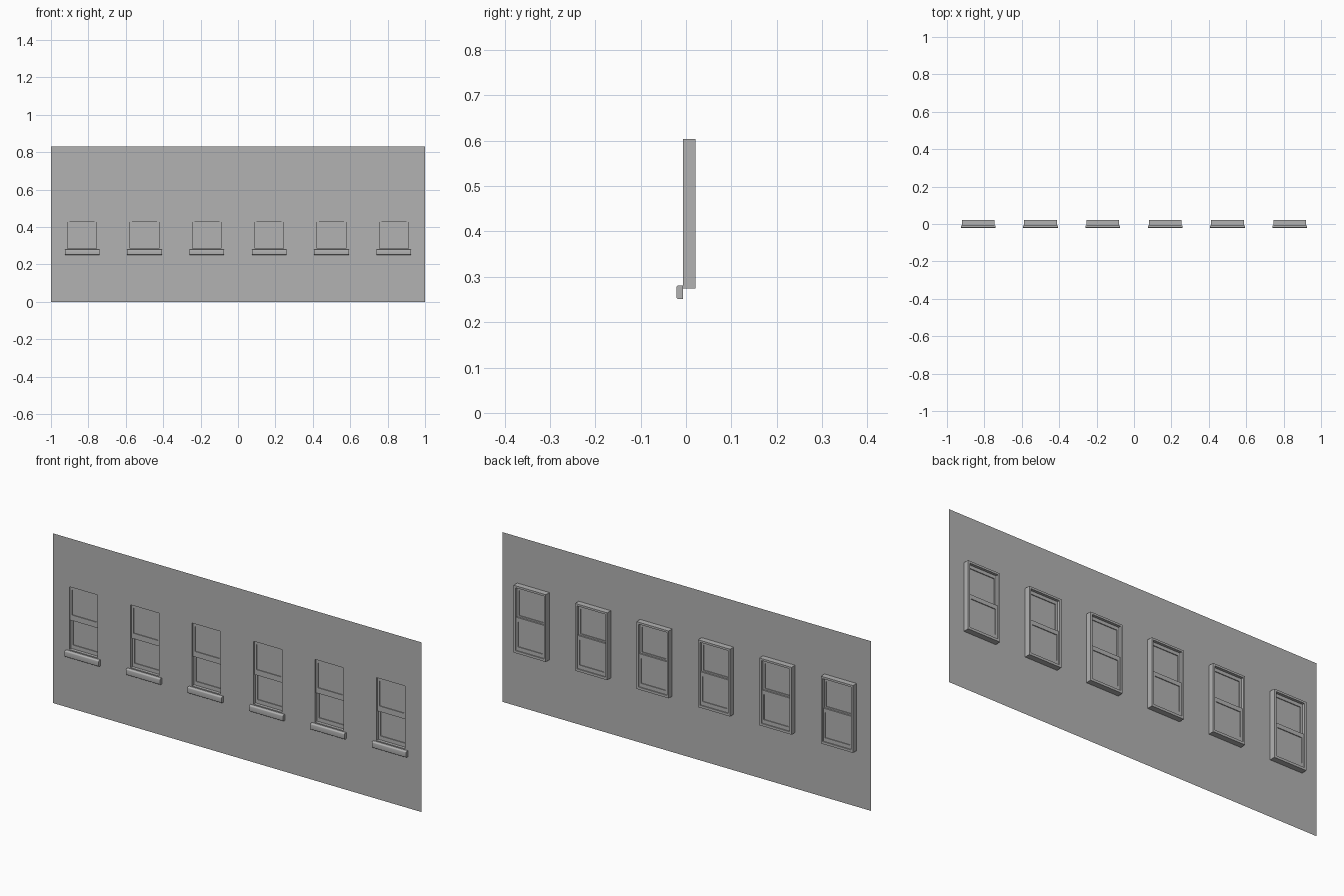
import bpy, bmesh

if "Cube" in bpy.data.objects:
    bpy.data.objects.remove(bpy.data.objects["Cube"], do_unlink=True)

# Single plaster grey
grey = bpy.data.materials.new("plaster_grey")
grey.use_nodes = True
colour = (0.45, 0.45, 0.45, 1)
grey.diffuse_color = colour
grey.node_tree.nodes["Principled BSDF"].inputs["Base Color"].default_value = colour

CENTRES = [(i - 2.5) / 3 for i in range(6)]
HALF, LOW, HIGH = 0.087, 0.274, 0.604      # window opening
FRONT, BACK = -0.007, 0.021                # wall plane and back of frame


def finish(name, bm):
    bmesh.ops.remove_doubles(bm, verts=bm.verts, dist=0.00001)
    mesh = bpy.data.meshes.new(name)
    bm.to_mesh(mesh)
    bm.free()
    mesh.materials.append(grey)
    return mesh


def rect(bm, x0, x1, z0, z1, y):
    return [bm.verts.new((x, y, z)) for x, z in ((x0, z0), (x1, z0), (x1, z1), (x0, z1))]


def ring(name, outer, inner, y0, y1):
    """Rectangular frame; outer and inner are (half width, bottom, top)."""
    bm = bmesh.new()
    loops = [rect(bm, -w, w, lo, hi, y)
             for (w, lo, hi), y in ((outer, y0), (inner, y0), (inner, y1), (outer, y1))]
    for k in range(4):
        a, b = loops[k], loops[(k + 1) % 4]
        for i in range(4):
            j = (i + 1) % 4
            bm.faces.new((a[i], a[j], b[j], b[i]))
    bmesh.ops.recalc_face_normals(bm, faces=bm.faces)
    return finish(name, bm)


def pane(name, size, y):
    bm = bmesh.new()
    w, lo, hi = size
    bm.faces.new(rect(bm, -w, w, lo, hi, y))
    return finish(name, bm)


def sill(name):
    bm = bmesh.new()
    bmesh.ops.create_cube(bm, size=1)
    for v in bm.verts:
        v.co = (v.co.x * 0.185, v.co.y * 0.014 - 0.014, v.co.z * 0.03 + 0.266)
    front = [e for e in bm.edges if all(v.co.y < -0.015 for v in e.verts)
             and abs(e.verts[0].co.z - e.verts[1].co.z) < 0.001]
    bmesh.ops.bevel(bm, geom=front, offset=0.005, segments=4, profile=0.5, affect='EDGES')
    return finish(name, bm)


# Wall sheet with window openings
bm = bmesh.new()
xs = [-1] + [c + s * HALF for c in CENTRES for s in (-1, 1)] + [1]
zs = [0, LOW, HIGH, 0.832]
for i in range(len(xs) - 1):
    for k in range(3):
        if not (k == 1 and i % 2 == 1):
            bm.faces.new(rect(bm, xs[i], xs[i + 1], zs[k], zs[k + 1], FRONT))
wall = bpy.data.objects.new("wall", finish("wall", bm))
bpy.context.collection.objects.link(wall)

# Parts of one sash window
opening = (HALF - 0.010, 0.286, 0.594)
upper_glass = (0.067, 0.455, 0.578)
lower_glass = (0.067, 0.305, 0.428)
parts = {
    "window_frame": ring("window_frame", (HALF, LOW, HIGH), opening, FRONT, BACK),
    "upper_sash": ring("upper_sash", (opening[0], 0.428, opening[2]), upper_glass, 0.000, 0.008),
    "lower_sash": ring("lower_sash", (opening[0], opening[1], 0.448), lower_glass, 0.008, 0.016),
    "upper_pane": pane("upper_pane", upper_glass, 0.004),
    "lower_pane": pane("lower_pane", lower_glass, 0.012),
    "window_sill": sill("window_sill"),
}

# Repeat the window along the wall
for n, cx in enumerate(CENTRES, 1):
    for name, mesh in parts.items():
        ob = bpy.data.objects.new(f"{name}_{n}", mesh)
        ob.location.x = cx
        bpy.context.collection.objects.link(ob)

# Smooth the rounded sill noses
bpy.ops.object.select_all(action='DESELECT')
first = bpy.data.objects["window_sill_1"]
first.select_set(True)
bpy.context.view_layer.objects.active = first
bpy.ops.object.shade_smooth_by_angle(angle=0.7)
